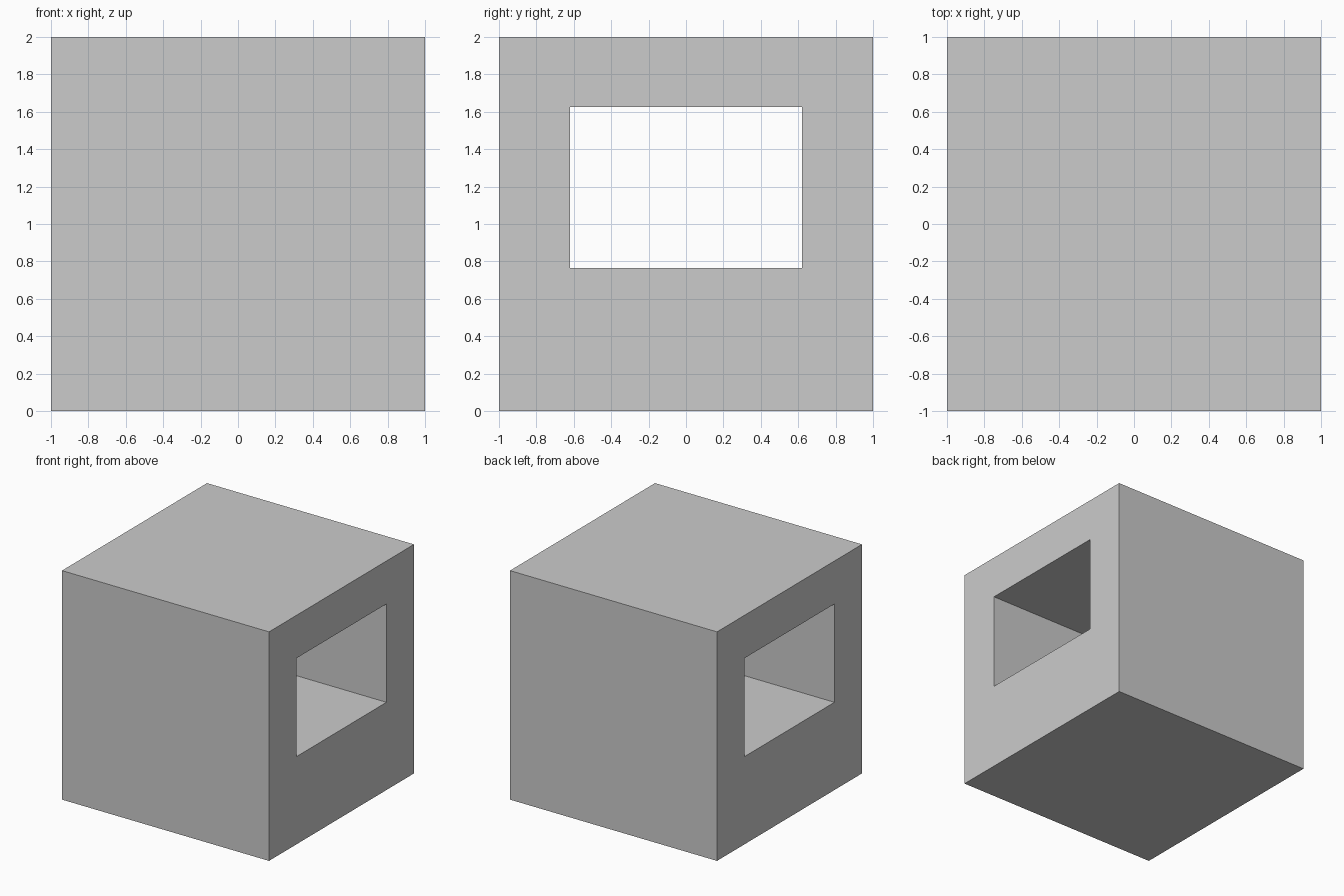
import bpy, bmesh

if "Cube" in bpy.data.objects:
    bpy.data.objects.remove(bpy.data.objects["Cube"])

HALF = 1.0                       # half length of the block along x
HOLE_Y, HOLE_Z0, HOLE_Z1 = 0.62, 0.766, 1.625


def rect(y, z0, z1):
    return [(-y, z0), (y, z0), (y, z1), (-y, z1)]


def ring(bm, x, profile):
    return [bm.verts.new((x, y, z)) for y, z in profile]


def bridge(bm, a, b):
    for i in range(4):
        j = (i + 1) % 4
        bm.faces.new((a[i], a[j], b[j], b[i]))


# Cube with a rectangular tunnel running left to right
bm = bmesh.new()
outer, inner = rect(1.0, 0.0, 2.0), rect(HOLE_Y, HOLE_Z0, HOLE_Z1)
loops = [ring(bm, -HALF, outer), ring(bm, HALF, outer),
         ring(bm, HALF, inner), ring(bm, -HALF, inner)]
for k in range(4):
    bridge(bm, loops[k], loops[(k + 1) % 4])
bmesh.ops.recalc_face_normals(bm, faces=bm.faces)

mesh = bpy.data.meshes.new("block_with_tunnel")
bm.to_mesh(mesh)
bm.free()
block = bpy.data.objects.new("block_with_tunnel", mesh)
bpy.context.collection.objects.link(block)
